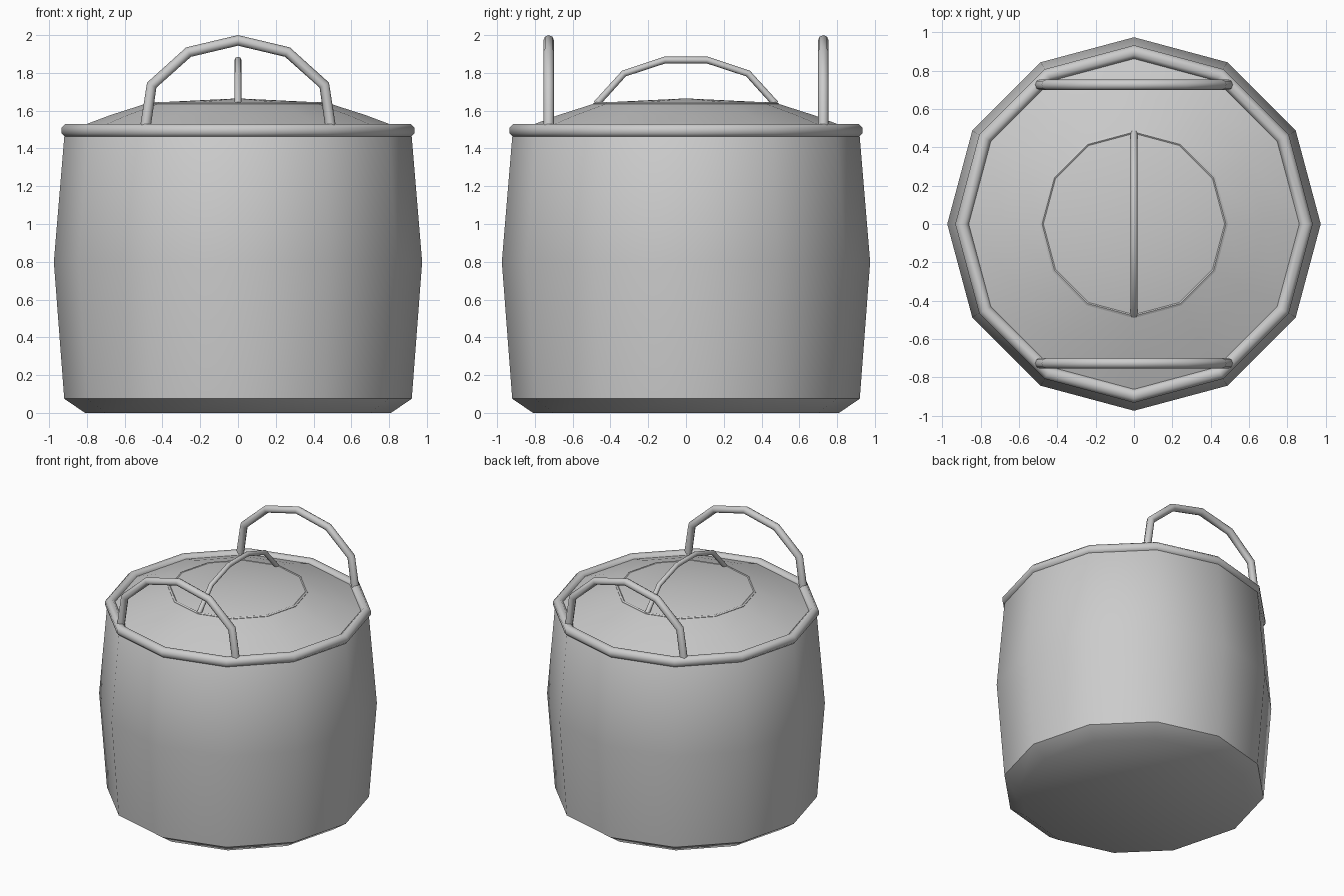
import bpy, bmesh, math

if "Cube" in bpy.data.objects:
    bpy.data.objects.remove(bpy.data.objects["Cube"])

SIDES = 12


def finish(obj, angle):
    bpy.ops.object.select_all(action='DESELECT')
    obj.select_set(True)
    bpy.context.view_layer.objects.active = obj
    bpy.ops.object.shade_smooth_by_angle(angle=math.radians(angle))


def lathe(name, profile, closed=False, angle=40):
    """Spin (radius, z) points into a 12-sided surface; radius 0 makes a pole."""
    bm = bmesh.new()
    rings = []
    for r, z in profile:
        if r == 0:
            rings.append([bm.verts.new((0, 0, z))] * SIDES)
        else:
            rings.append([bm.verts.new((r * math.cos(math.tau * i / SIDES),
                                        r * math.sin(math.tau * i / SIDES), z))
                          for i in range(SIDES)])
    pairs = list(zip(rings, rings[1:]))
    if closed:
        pairs.append((rings[-1], rings[0]))
    for a, b in pairs:
        for i in range(SIDES):
            j = (i + 1) % SIDES
            bm.faces.new(list(dict.fromkeys((a[i], a[j], b[j], b[i]))))
    bmesh.ops.recalc_face_normals(bm, faces=bm.faces)
    me = bpy.data.meshes.new(name)
    bm.to_mesh(me)
    bm.free()
    obj = bpy.data.objects.new(name, me)
    bpy.context.collection.objects.link(obj)
    finish(obj, angle)
    return obj


def ring(name, radius, z, minor, sides):
    pts = [(radius + minor * math.cos(math.tau * (k + .5) / sides),
            z + minor * math.sin(math.tau * (k + .5) / sides)) for k in range(sides)]
    return lathe(name, pts, closed=True, angle=50)


def tube(name, pts, radius):
    """Capped 8-sided tube along a polyline."""
    cu = bpy.data.curves.new(name, 'CURVE')
    cu.dimensions = '3D'
    cu.bevel_depth = radius
    cu.bevel_resolution = 2
    cu.use_fill_caps = True
    sp = cu.splines.new('POLY')
    sp.points.add(len(pts) - 1)
    for p, co in zip(sp.points, pts):
        p.co = (*co, 1)
    obj = bpy.data.objects.new(name, cu)
    bpy.context.collection.objects.link(obj)
    bpy.ops.object.select_all(action='DESELECT')
    obj.select_set(True)
    bpy.context.view_layer.objects.active = obj
    bpy.ops.object.convert(target='MESH')
    finish(bpy.context.object, 50)


def arch(half):
    """Mirror half an arch given as (offset, z), from the foot to the crown."""
    return [(-u, z) for u, z in half] + [(u, z) for u, z in reversed(half) if u > 0]


# pot body, slightly bulging, with chamfered base
lathe("pot_body", [(0, 0), (0.81, 0), (0.92, 0.075), (0.975, 0.8), (0.92, 1.46), (0.90, 1.49)])

# rolled rim
ring("pot_rim", 0.898, 1.495, 0.038, 8)

# shallow lid and its raised seam
lathe("lid", [(0.885, 1.498), (0.68, 1.575), (0.49, 1.636), (0.47, 1.642), (0, 1.665)])
ring("lid_seam", 0.48, 1.632, 0.013, 6)

# two upright side handles
side = arch([(0.49, 1.515), (0.457, 1.735), (0.262, 1.91), (0, 1.972)])
for label, y in (("front", -0.727), ("back", 0.727)):
    tube(label + "_handle", [(x, y, z) for x, z in side], 0.028)

# lid handle
grip = arch([(0.475, 1.635), (0.328, 1.797), (0.112, 1.868)])
tube("lid_handle", [(0, y, z) for y, z in grip], 0.018)
